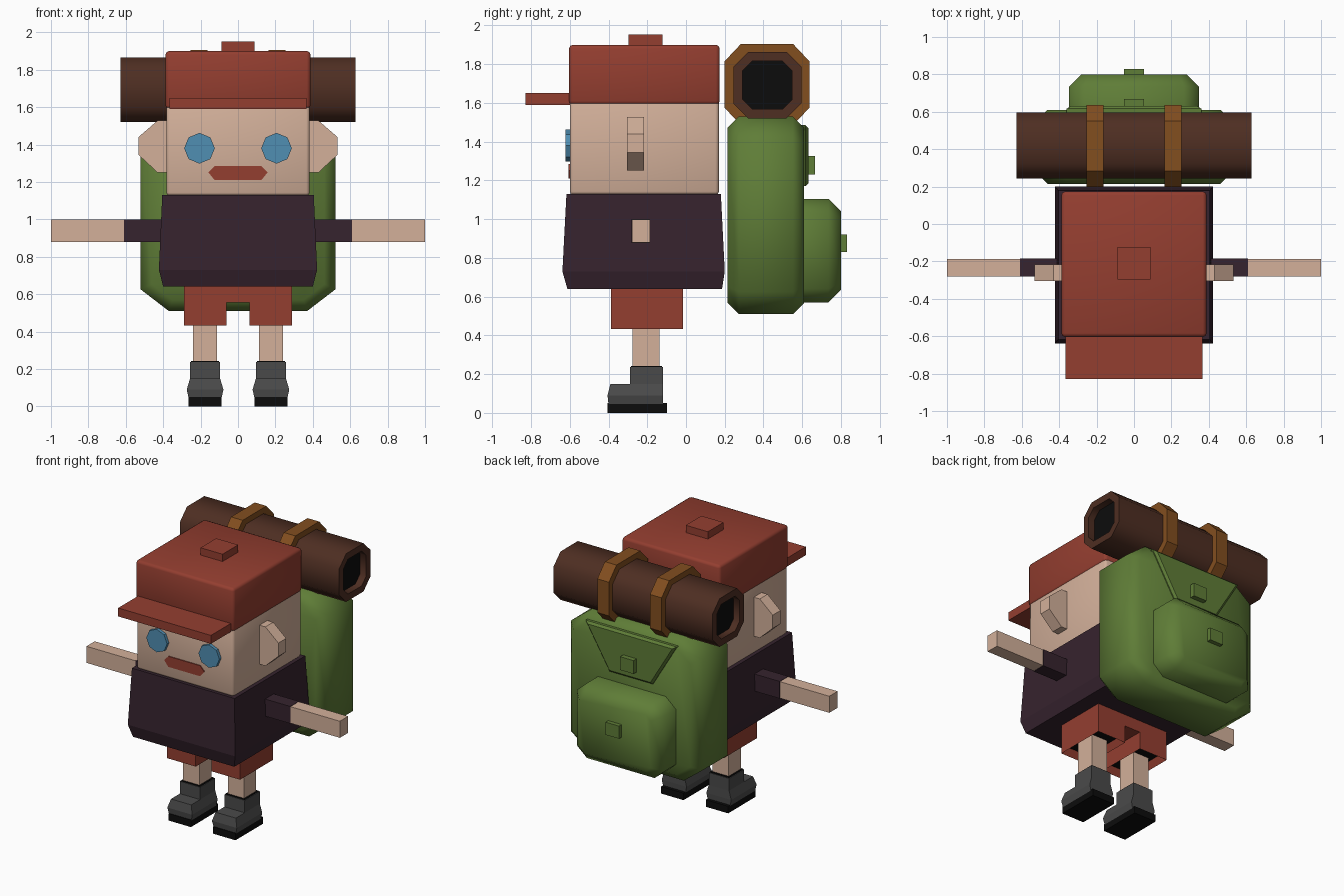
import bpy, bmesh, math
from mathutils import Vector

if "Cube" in bpy.data.objects:
    bpy.data.objects.remove(bpy.data.objects["Cube"])


def material(name, r, g, b):
    lin = [((c / 255 + 0.055) / 1.055) ** 2.4 if c > 10 else c / 255 / 12.92 for c in (r, g, b)]
    m = bpy.data.materials.new(name)
    m.diffuse_color = (*lin, 1)
    m.use_nodes = True
    m.node_tree.nodes["Principled BSDF"].inputs["Base Color"].default_value = m.diffuse_color
    return m


SKIN = material("skin", 211, 176, 154)
RED = material("brick_red", 148, 62, 48)
SHIRT = material("dark_plum", 54, 35, 46)
GREEN = material("moss_green", 95, 125, 55)
BROWN = material("dark_brown", 78, 46, 34)
STRAP = material("tan_leather", 130, 78, 31)
BLUE = material("eye_blue", 80, 142, 178)
GREY = material("boot_grey", 74, 74, 74)
BLACK = material("black", 12, 12, 12)


def finish(name, bm, mats, smooth=0):
    bmesh.ops.recalc_face_normals(bm, faces=bm.faces[:])
    me = bpy.data.meshes.new(name)
    bm.to_mesh(me)
    bm.free()
    for m in mats:
        me.materials.append(m)
    ob = bpy.data.objects.new(name, me)
    bpy.context.collection.objects.link(ob)
    if smooth:
        bpy.ops.object.select_all(action='DESELECT')
        ob.select_set(True)
        bpy.context.view_layer.objects.active = ob
        bpy.ops.object.shade_smooth_by_angle(angle=math.radians(smooth))
    return ob


def loft(name, sections, mat, cx=0, bevel=0):
    """Stack of rectangles: (z, half width, y front, y back)."""
    bm = bmesh.new()
    rings = [[bm.verts.new((cx + s * w, y, z)) for s, y in ((-1, y0), (1, y0), (1, y1), (-1, y1))]
             for z, w, y0, y1 in sections]
    for a, b in zip(rings, rings[1:]):
        for i in range(4):
            j = (i + 1) % 4
            bm.faces.new((a[i], a[j], b[j], b[i]))
    bm.faces.new(rings[0])
    bm.faces.new(rings[-1])
    if bevel:
        bmesh.ops.bevel(bm, geom=bm.edges[:], offset=bevel, segments=2, profile=0.5, affect='EDGES')
    return finish(name, bm, [mat], 50 if bevel else 0)


def box(name, x0, x1, y0, y1, z0, z1, mat, bevel=0):
    return loft(name, [(z0, (x1 - x0) / 2, y0, y1), (z1, (x1 - x0) / 2, y0, y1)], mat, (x0 + x1) / 2, bevel)


def prism_mesh(pts, axis, a, b):
    """Extrude an outline, (x, z) along y or (y, z) along x."""
    bm = bmesh.new()
    put = (lambda p, t: (p[0], t, p[1])) if axis == 1 else (lambda p, t: (t, p[0], p[1]))
    lo, hi = [[bm.verts.new(put(p, t)) for p in pts] for t in (a, b)]
    bm.faces.new(lo)
    bm.faces.new(hi)
    for i in range(len(pts)):
        j = (i + 1) % len(pts)
        bm.faces.new((lo[i], lo[j], hi[j], hi[i]))
    bmesh.ops.recalc_face_normals(bm, faces=bm.faces[:])
    return bm


def prism(name, pts, axis, a, b, mat, ends=(), bevel=0, smooth=0):
    bm = prism_mesh(pts, axis, a, b)
    if bevel:
        rim = [e for e in bm.edges
               if any(all(abs(v.co[axis] - t) < 1e-5 for v in e.verts) for t in ends)]
        bmesh.ops.bevel(bm, geom=rim, offset=bevel, segments=1, affect='EDGES')
    return finish(name, bm, [mat], smooth)


def octagon(cx, cz, hx, hz, ch, cv):
    quarter = [(hx - ch, hz), (hx, hz - cv)]
    q = quarter + [(x, -z) for x, z in quarter[::-1]]
    q += [(-x, z) for x, z in q[::-1]]
    return [(cx + x, cz + z) for x, z in q]


# Head and cap
box("head", -.383, .383, -.6, .17, 1.125, 1.62, SKIN, .018)
box("cap", -.388, .388, -.604, .174, 1.59, 1.9, RED, .02)
box("cap_brim", -.366, .366, -.828, -.59, 1.59, 1.65, RED)
box("cap_button", -.087, .087, -.298, -.122, 1.88, 1.952, RED)

# Face
for side, s in (("left", -1), ("right", 1)):
    eye = [(s * .206 + .082 * math.cos(k * math.pi / 4), 1.38 + .082 * math.sin(k * math.pi / 4))
           for k in range(8)]
    prism(side + "_eye", eye, 1, -.622, -.59, BLUE)
    ear = [(.37, 1.528), (.43, 1.528), (.532, 1.44), (.532, 1.345), (.43, 1.25), (.37, 1.25)]
    prism(side + "_ear", [(s * x, z) for x, z in ear], 1, -.305, -.217, SKIN)
prism("mouth", [(-.158, 1.25), (-.125, 1.285), (.125, 1.285), (.158, 1.25), (.125, 1.21), (-.125, 1.21)],
      1, -.607, -.59, RED)

# Torso
loft("shirt", [(.64, .4, -.612, .186), (.73, .423, -.638, .2), (1.13, .405, -.617, .18)], SHIRT)

# Shorts with recessed leg openings
bm = prism_mesh([(-.288, .65), (-.288, .432), (-.062, .432), (-.062, .556),
                 (.062, .556), (.062, .432), (.288, .432), (.288, .65)], 1, -.388, -.015)
hems = [f for f in bm.faces if f.normal.z < -.9 and f.calc_center_median().z < .5]
bmesh.ops.inset_individual(bm, faces=hems, thickness=.03)
for f in hems:
    f.material_index = 1
    bmesh.ops.translate(bm, verts=f.verts[:], vec=(0, 0, .05))
finish("shorts", bm, [RED, BLACK])

# Arms, legs and boots
for side, s in (("left", -1), ("right", 1)):
    box(side + "_sleeve", *sorted((s * .38, s * .61)), -.282, -.185, .878, 1.0, SHIRT)
    box(side + "_hand", *sorted((s * .605, s * 1.0)), -.28, -.187, .88, .998, SKIN)
    box(side + "_leg", *sorted((s * .112, s * .24)), -.275, -.138, .2, .5, SKIN)
    loft(side + "_boot", [(.045, .088, -.4, -.12), (.09, .098, -.405, -.118), (.15, .08, -.39, -.12),
                          (.15, .08, -.29, -.12), (.238, .08, -.29, -.12)], GREY, s * .176)
    box(side + "_boot_collar", *sorted((s * .101, s * .251)), -.285, -.125, .235, .243, BLACK)
    box(side + "_boot_sole", *sorted((s * .088, s * .264)), -.405, -.098, 0, .05, BLACK)

# Backpack with flap, pocket and buckles
prism("backpack", octagon(0, 1.02, .52, .51, .15, .115), 1, .215, .61, GREEN, (.215, .61), .058, 50)
prism("backpack_flap", [(-.36, 1.485), (.36, 1.485), (.17, 1.17), (-.17, 1.17)],
      1, .57, .632, GREEN, (.632,), .015)
prism("backpack_pocket", octagon(0, .838, .347, .267, .08, .07), 1, .59, .8, GREEN, (.8,), .065, 50)
box("flap_buckle", -.053, .053, .62, .667, 1.23, 1.325, GREEN)
box("pocket_buckle", -.053, .053, .79, .83, .83, .92, GREEN)

# Bedroll with hollow ends
bm = prism_mesh(octagon(.42, 1.692, .176, .172, .078, .078), 0, -.628, .628)
ends = [f for f in bm.faces if abs(f.normal.x) > .9]
bmesh.ops.inset_individual(bm, faces=ends, thickness=.052)
for f in ends:
    inward = Vector((-.05 if f.calc_center_median().x > 0 else .05, 0, 0))
    deep = bmesh.ops.extrude_discrete_faces(bm, faces=[f])["faces"][0]
    bmesh.ops.translate(bm, verts=deep.verts[:], vec=inward)
    deep.material_index = 1
finish("bedroll", bm, [BROWN, BLACK], 50)

# Bedroll straps
for side, s in (("left", -1), ("right", 1)):
    prism(side + "_bedroll_strap", octagon(.418, 1.695, .219, .21, .085, .09), 0,
          s * .208 - .046, s * .208 + .046, STRAP)
